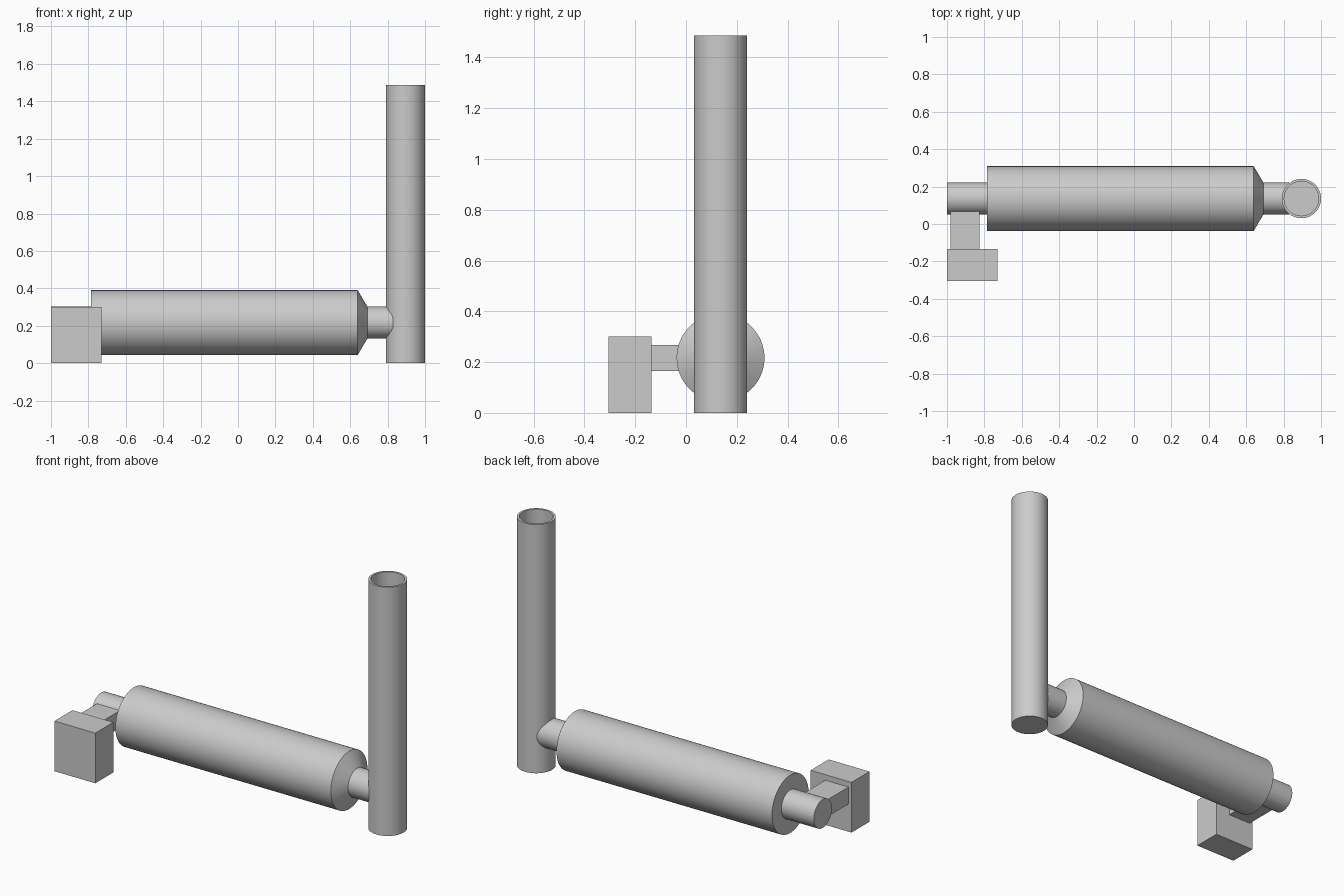
import bpy, bmesh, math
from mathutils import Matrix

if "Cube" in bpy.data.objects:
    bpy.data.objects.remove(bpy.data.objects["Cube"])

SEG = 64
AXIS_Y = 0.136      # shared by drum and stack
DRUM_Z = 0.217


def finish(bm, name, matrix=None):
    if matrix:
        bm.transform(matrix)
    bmesh.ops.recalc_face_normals(bm, faces=bm.faces)
    mesh = bpy.data.meshes.new(name)
    bm.to_mesh(mesh)
    bm.free()
    obj = bpy.data.objects.new(name, mesh)
    bpy.context.collection.objects.link(obj)
    return obj


def lathe(name, profile, matrix):
    """Spin a (radius, height) profile about z, capping both ends."""
    bm = bmesh.new()
    rings = [[bm.verts.new((r * math.cos(2 * math.pi * i / SEG),
                            r * math.sin(2 * math.pi * i / SEG), h))
              for i in range(SEG)] for r, h in profile]
    for a, b in zip(rings, rings[1:]):
        for i in range(SEG):
            j = (i + 1) % SEG
            bm.faces.new((a[i], a[j], b[j], b[i]))
    bm.faces.new(rings[0][::-1])
    bm.faces.new(rings[-1])
    obj = finish(bm, name, matrix)
    bpy.ops.object.select_all(action='DESELECT')
    obj.select_set(True)
    bpy.context.view_layer.objects.active = obj
    bpy.ops.object.shade_smooth_by_angle(angle=math.radians(25))
    return obj


def box(name, lo, hi):
    bm = bmesh.new()
    bmesh.ops.create_cube(bm, size=1)
    size = [b - a for a, b in zip(lo, hi)]
    mid = [(a + b) / 2 for a, b in zip(lo, hi)]
    return finish(bm, name, Matrix.Translation(mid) @ Matrix.Diagonal((*size, 1)))


# Horizontal drum with inlet neck, tapered shoulder and outlet neck
lathe("drum",
      [(0.085, -1.0), (0.085, -0.785), (0.173, -0.785), (0.173, 0.64),
       (0.085, 0.692), (0.085, 0.83)],
      Matrix.Translation((0, AXIS_Y, DRUM_Z)) @ Matrix.Rotation(math.pi / 2, 4, 'Y'))

# Vertical stack, open at the top with a thin wall
lathe("stack",
      [(0.105, 0), (0.105, 1.487), (0.092, 1.487), (0.092, 0.32)],
      Matrix.Translation((0.895, AXIS_Y, 0)))

# Feed box and the duct that joins it to the inlet neck
box("feed_box", (-1.0, -0.305, 0), (-0.73, -0.135, 0.30))
box("feed_duct", (-0.98, -0.14, 0.165), (-0.827, 0.12, 0.267))
